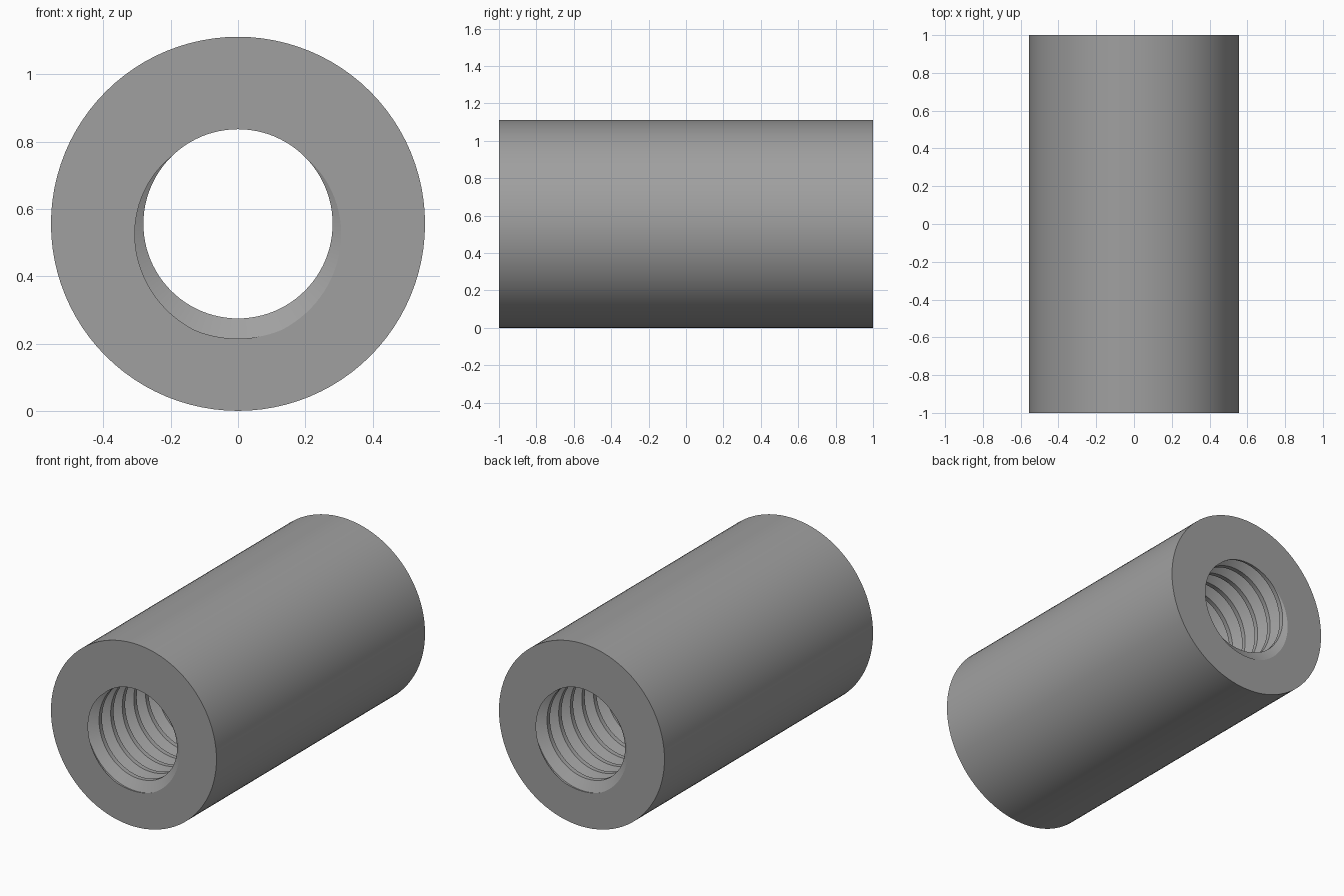
import bpy, bmesh, math

if "Cube" in bpy.data.objects:
    bpy.data.objects.remove(bpy.data.objects["Cube"])

N = 96                     # segments around
PITCH = 2 / 18             # thread pitch
R_OUT = 0.5555             # outer wall
R_MIN, R_MAX = 0.281, 0.341  # thread crest and root radii
CZ = R_OUT                 # axis height

# Thread profile over one pitch: (offset in pitches, radius)
PROFILE = [(-3 / 8, R_MIN), (-1 / 16, R_MAX), (1 / 16, R_MAX), (3 / 8, R_MIN)]

bm = bmesh.new()


def point(radius, angle, y):
    return bm.verts.new((radius * math.cos(angle), y, CZ + radius * math.sin(angle)))


# Helical thread surface, running past both ends
first, last = -2 * N, 20 * N
rows = {}
for t in range(first, last + N + 1):
    a = -math.pi / 2 - 2 * math.pi * (t % N) / N
    rows[t] = [point(r, a, -1 + PITCH * (t / N + off)) for off, r in PROFILE]
for t in range(first, last):
    p = rows[t] + [rows[t + N][0]]
    q = rows[t + 1] + [rows[t + 1 + N][0]]
    for j in range(4):
        bm.faces.new((p[j], p[j + 1], q[j + 1], q[j]))

# Trim the thread flush with the two end planes
for s in (-1, 1):
    bmesh.ops.bisect_plane(bm, geom=bm.verts[:] + bm.edges[:] + bm.faces[:], dist=1e-5,
                           plane_co=(0, s, 0), plane_no=(0, s, 0), clear_outer=True)
loose = [v for v in bm.verts if not v.link_faces]
bmesh.ops.delete(bm, geom=loose, context='VERTS')

# Outer wall
rings = [[point(R_OUT, 2 * math.pi * i / N, y) for i in range(N)] for y in (-1, 1)]
for i in range(N):
    k = (i + 1) % N
    bm.faces.new((rings[0][i], rings[0][k], rings[1][k], rings[1][i]))

# Flat annular ends between the wall and the thread mouth
for s in (-1, 1):
    rim = [e for e in bm.edges if e.is_boundary
           and all(abs(v.co.y - s) < 1e-4 for v in e.verts)]
    for e in rim:
        for v in e.verts:
            v.co.y = s
    bmesh.ops.triangle_fill(bm, edges=rim, use_beauty=True, normal=(0, s, 0))

bmesh.ops.recalc_face_normals(bm, faces=bm.faces[:])
mesh = bpy.data.meshes.new("threaded_sleeve")
bm.to_mesh(mesh)
bm.free()

sleeve = bpy.data.objects.new("threaded_sleeve", mesh)
bpy.context.collection.objects.link(sleeve)
steel = bpy.data.materials.new("steel_grey")
steel.diffuse_color = (0.35, 0.35, 0.35, 1)
steel.use_nodes = True
steel.node_tree.nodes["Principled BSDF"].inputs["Base Color"].default_value = steel.diffuse_color
mesh.materials.append(steel)

bpy.context.view_layer.objects.active = sleeve
sleeve.select_set(True)
bpy.ops.object.shade_smooth_by_angle(angle=math.radians(25))
